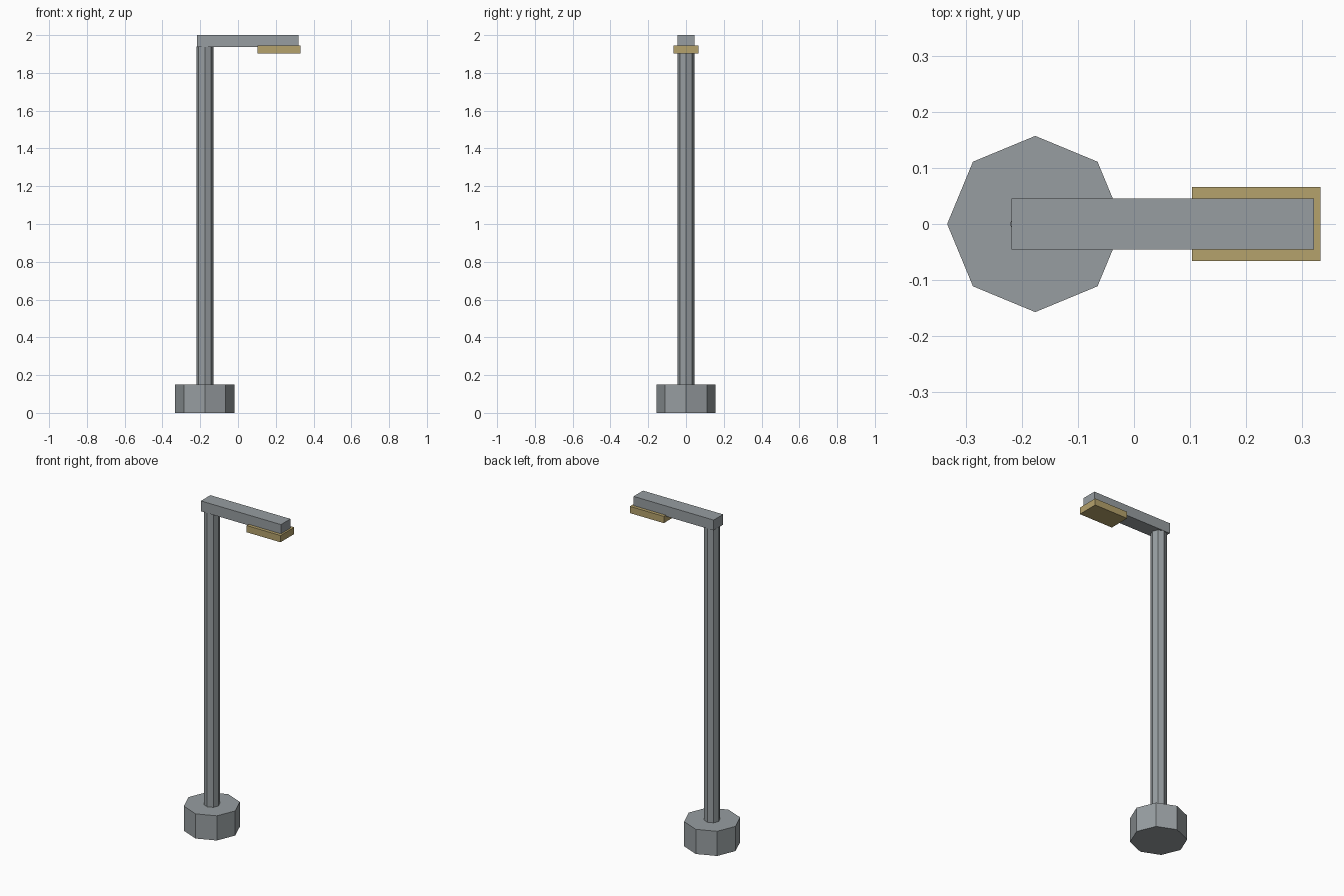
import bpy
import math

if "Cube" in bpy.data.objects:
    bpy.data.objects.remove(bpy.data.objects["Cube"])


def material(name, rgb):
    m = bpy.data.materials.new(name)
    m.diffuse_color = (*rgb, 1.0)
    m.use_nodes = True
    m.node_tree.nodes["Principled BSDF"].inputs["Base Color"].default_value = m.diffuse_color
    return m


steel = material("grey steel", (0.31, 0.34, 0.355))
lamp_yellow = material("dull yellow", (0.46, 0.36, 0.15))

POLE_X = -0.176


def octagon(name, radius, z0, z1, mat):
    # eight-sided prism with corners on the x and y axes
    bpy.ops.mesh.primitive_cylinder_add(vertices=8, radius=radius, depth=z1 - z0,
                                        location=(POLE_X, 0, (z0 + z1) / 2))
    ob = bpy.context.object
    ob.name = name
    ob.data.materials.append(mat)


def box(name, x0, x1, half_y, z0, z1, mat):
    bpy.ops.mesh.primitive_cube_add(size=1, location=((x0 + x1) / 2, 0, (z0 + z1) / 2))
    ob = bpy.context.object
    ob.name = name
    ob.scale = (x1 - x0, 2 * half_y, z1 - z0)
    bpy.ops.object.transform_apply(location=False, rotation=False, scale=True)
    ob.data.materials.append(mat)


# footing and post
octagon("base", 0.157, 0.0, 0.15, steel)
octagon("pole", 0.045, 0.15, 1.94, steel)

# overhanging arm and the lamp below its end
box("arm", -0.218, 0.321, 0.0455, 1.937, 2.0, steel)
box("lamp", 0.1035, 0.332, 0.0655, 1.903, 1.944, lamp_yellow)
